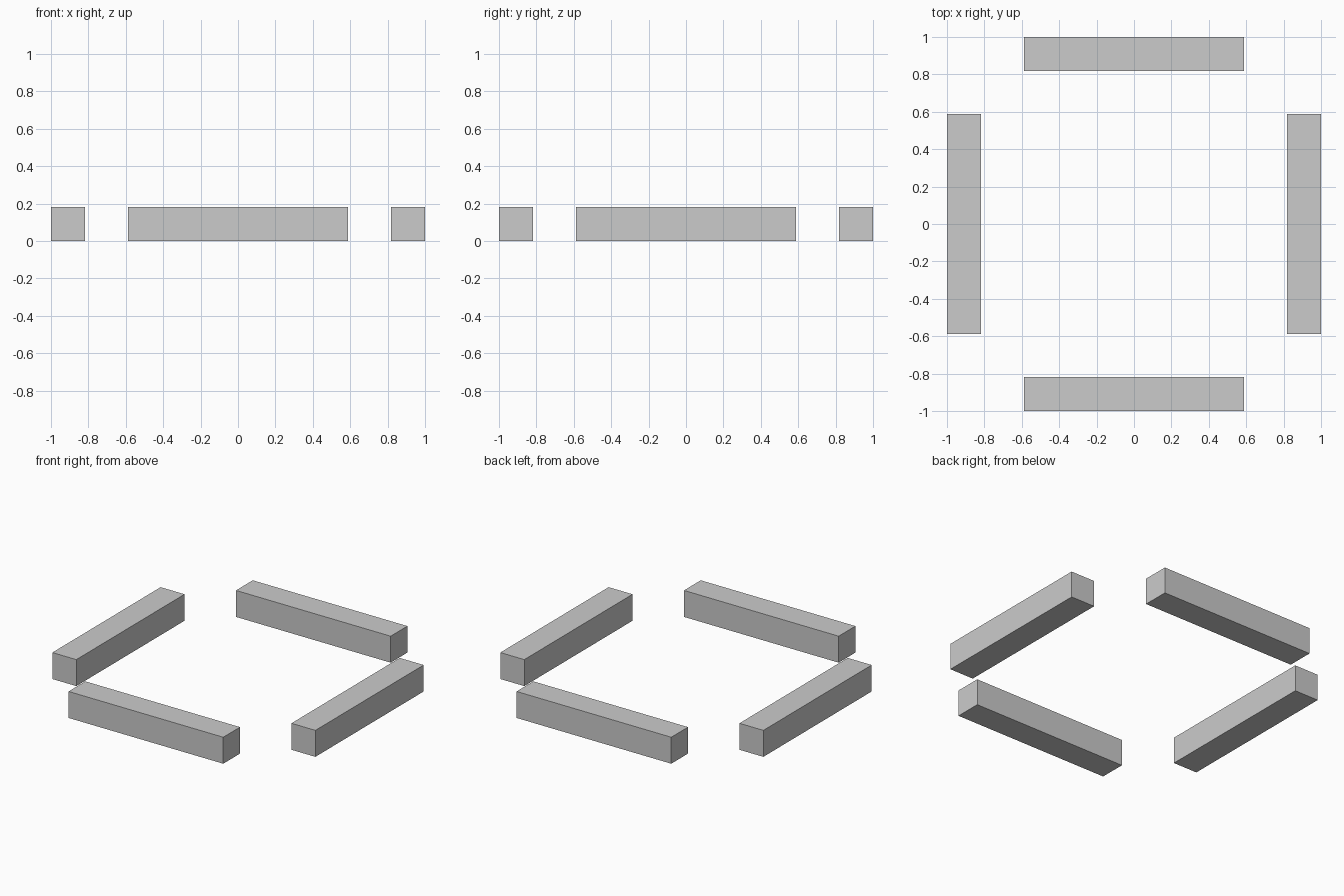
import bpy
import math
from mathutils import Matrix

if "Cube" in bpy.data.objects:
    bpy.data.objects.remove(bpy.data.objects["Cube"])

LENGTH = 1.176     # bar length
THICK = 0.182      # square cross-section
OFFSET = 1 - THICK / 2


def add_bar(name, angle):
    """Square bar lying on the ground, placed on one side of the square."""
    bpy.ops.mesh.primitive_cube_add(size=1)
    bar = bpy.context.object
    bar.name = name
    place = (Matrix.Rotation(angle, 4, 'Z')
             @ Matrix.Translation((0, -OFFSET, THICK / 2))
             @ Matrix.Diagonal((LENGTH, THICK, THICK, 1)))
    bar.data.transform(place)


# Four separate bars around an open square
for i, side in enumerate(("front", "right", "back", "left")):
    add_bar(side + "_bar", i * math.pi / 2)
